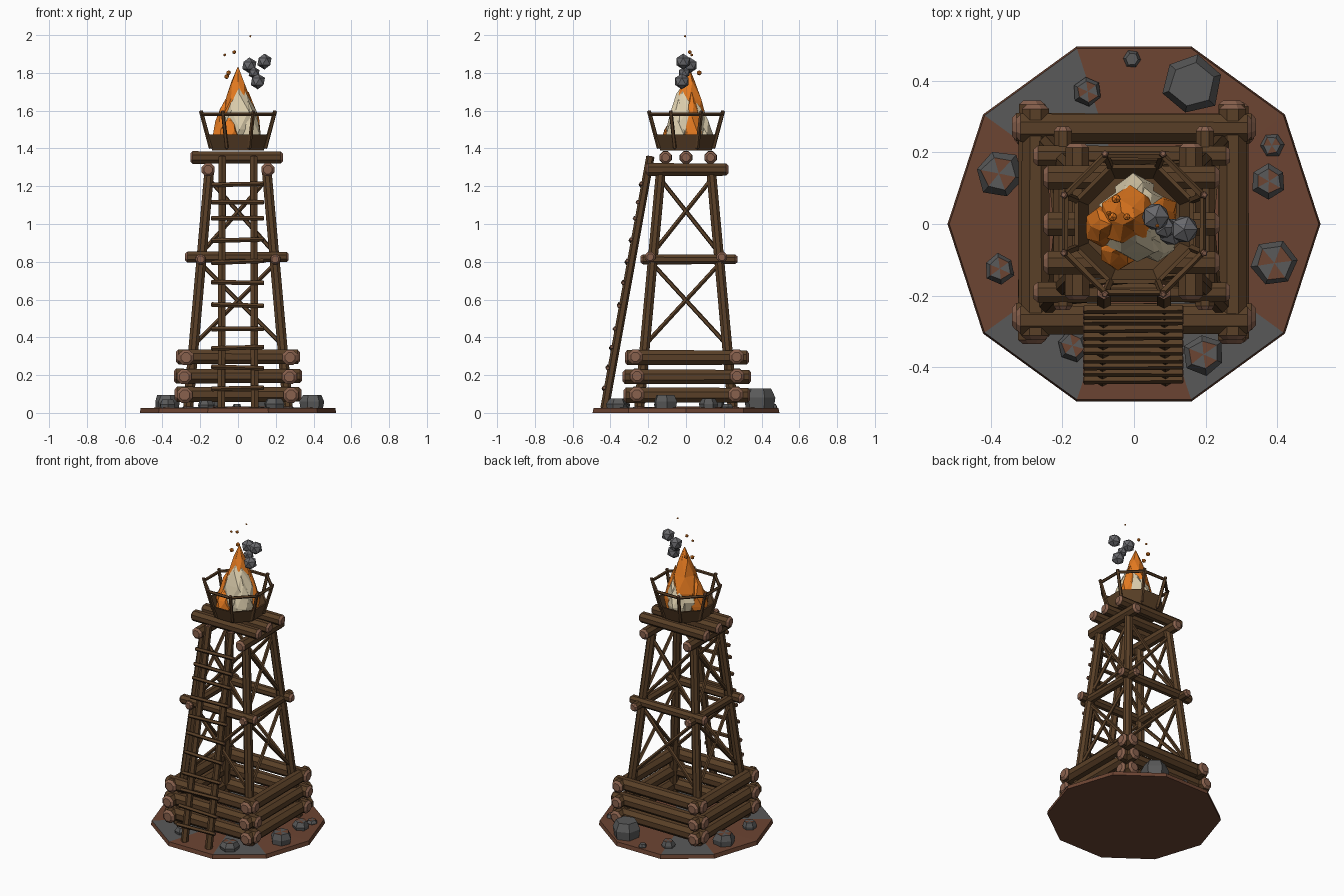
import bpy, bmesh, math, random
from mathutils import Vector

if "Cube" in bpy.data.objects:
    bpy.data.objects.remove(bpy.data.objects["Cube"])

random.seed(4)


def mat(name, r, g, b):
    m = bpy.data.materials.new(name)
    m.diffuse_color = (r, g, b, 1)
    m.use_nodes = True
    m.node_tree.nodes["Principled BSDF"].inputs["Base Color"].default_value = m.diffuse_color
    return m


WOOD = mat("wood", 0.10, 0.05, 0.02)
CUT = mat("cut_wood", 0.25, 0.12, 0.075)
DIRT = mat("dirt", 0.15, 0.058, 0.032)
STONE = mat("stone", 0.10, 0.10, 0.10)
ORANGE = mat("flame_orange", 0.80, 0.20, 0.015)
CREAM = mat("flame_cream", 0.72, 0.62, 0.42)
SMOKE = mat("smoke", 0.14, 0.14, 0.15)


def finish(name, bm, *mats):
    bmesh.ops.recalc_face_normals(bm, faces=bm.faces)
    me = bpy.data.meshes.new(name)
    bm.to_mesh(me)
    bm.free()
    ob = bpy.data.objects.new(name, me)
    for m in mats:
        me.materials.append(m)
    bpy.context.collection.objects.link(ob)
    return ob


def loft(bm, rings, caps=True):
    """Skin a list of equal-length point rings; returns the cap faces."""
    vs = [[bm.verts.new(p) for p in ring] for ring in rings]
    n = len(vs[0])
    for lo, hi in zip(vs, vs[1:]):
        for i in range(n):
            bm.faces.new((lo[i], lo[(i + 1) % n], hi[(i + 1) % n], hi[i]))
    return [bm.faces.new(vs[0]), bm.faces.new(vs[-1])] if caps else []


def circle(x, y, z, r, n, phase=0.0, jitter=0.0):
    out = []
    for i in range(n):
        a = phase + 2 * math.pi * i / n
        k = r * (1 + random.uniform(-jitter, jitter))
        out.append(Vector((x + k * math.cos(a), y + k * math.sin(a), z)))
    return out


def log(name, a, b, r, sides=8, chamfer=0.012):
    """Round timber from a to b with chamfered, pale cut ends."""
    a, b = Vector(a), Vector(b)
    d = b - a
    q = d.to_track_quat('Z', 'Y')
    L, ph = d.length, math.pi / sides
    bm = bmesh.new()
    prof = [(0, r * 0.65), (chamfer, r), (L - chamfer, r * 0.95), (L, r * 0.6)]
    loft(bm, [[a + q @ p for p in circle(0, 0, z, k, sides, ph)] for z, k in prof])
    bm.normal_update()
    for f in bm.faces:
        if abs(f.normal.dot(d.normalized())) > 0.3:
            f.material_index = 1
    return finish(name, bm, WOOD, CUT)


def stick(name, a, b, r, sides=5):
    return log(name, a, b, r, sides, 0.003)


# Ten-sided ground plate, with some stony sectors
bm = bmesh.new()
low = [bm.verts.new(p) for p in circle(0, 0, 0, 0.52, 10)]
top = [bm.verts.new(p) for p in circle(0, 0, 0.026, 0.515, 10)]
mid = bm.verts.new((0, 0, 0.035))
bm.faces.new(low)
for i in range(10):
    j = (i + 1) % 10
    bm.faces.new((low[i], low[j], top[j], top[i]))
    bm.faces.new((top[i], top[j], mid)).material_index = int(i in (3, 6, 8))
finish("ground_plate", bm, DIRT, STONE)

# Loose stones: x, y, radius, height
for i, (x, y, r, h) in enumerate([
        (0.16, 0.39, 0.085, 0.135), (-0.375, 0.14, 0.068, 0.10), (-0.13, 0.37, 0.042, 0.07),
        (-0.005, 0.46, 0.025, 0.05), (0.385, 0.22, 0.035, 0.05), (0.375, 0.12, 0.05, 0.08),
        (0.39, -0.11, 0.066, 0.10), (0.195, -0.365, 0.058, 0.08), (-0.375, -0.125, 0.043, 0.075),
        (-0.17, -0.34, 0.045, 0.07)]):
    bm = bmesh.new()
    ph = random.random()
    caps = loft(bm, [circle(x, y, 0.02, r * 0.9, 6, ph), circle(x, y, h * 0.6, r, 6, ph, 0.06),
                     circle(x, y, h * 0.95, r * 0.72, 6, ph, 0.1)])
    tip = bmesh.ops.poke(bm, faces=[caps[1]])
    for f in tip["faces"][::2]:
        f.material_index = int(i not in (0, 3))
    finish(f"stone_{i}", bm, STONE, DIRT)

# Log crib around the foot: three courses
for i, (z, e, r) in enumerate([(0.098, 0.335, 0.044), (0.195, 0.34, 0.042), (0.297, 0.328, 0.043)]):
    for s in (-1, 1):
        t = random.uniform(-0.008, 0.008)
        log(f"crib_log_x_{i}_{s}", (-e, s * 0.265 + t, z), (e, s * 0.265 + t, z), r)
        log(f"crib_log_y_{i}_{s}", (s * 0.278 - t, 0.005 - e, z - 0.004),
            (s * 0.278 - t, 0.005 + e, z - 0.004), r)


# Leaning corner posts
def post(sx, sy, z):
    k = (z - 0.35) / 0.9
    return Vector((sx * (0.235 - 0.08 * k), sy * (0.218 - 0.082 * k), z))


corners = [(-1, -1), (1, -1), (1, 1), (-1, 1)]
for i, c in enumerate(corners):
    log(f"corner_post_{i}", post(*c, 0.02), post(*c, 1.31), 0.029)

# Cross braces on all four faces, two levels
for i in range(4):
    c, d = corners[i], corners[(i + 1) % 4]
    for z0, z1 in ((0.36, 0.79), (0.85, 1.24)):
        stick(f"brace_{i}_a", post(*c, z0), post(*d, z1), 0.012)
        stick(f"brace_{i}_b", post(*d, z0), post(*c, z1), 0.012)

# Middle ring beams and top beams
for s in (-1, 1):
    log(f"middle_beam_x_{s}", (-0.28, s * 0.19, 0.825), (0.268, s * 0.19, 0.825), 0.031)
    log(f"middle_beam_y_{s}", (s * 0.198, -0.24, 0.813), (s * 0.198, 0.272, 0.813), 0.029)
    log(f"top_beam_y_{s}", (s * 0.158, -0.212, 1.288), (s * 0.158, 0.225, 1.288), 0.037)
for i, y in enumerate((-0.108, 0.0, 0.13)):
    log(f"platform_beam_{i}", (-0.252, y, 1.352), (0.238, y, 1.352), 0.036)


# Ladder leaning on the front
def ladder(x, z, out=0.0):
    return Vector((x, -0.435 + 0.247 * z / 1.36 - out, z))


for s in (-1, 1):
    log(f"ladder_rail_{s}", ladder(s * 0.088, 0.02), ladder(s * 0.083, 1.36), 0.023, 6, 0.005)
for i, z in enumerate((0.13, 0.24, 0.345, 0.445, 0.57, 0.69, 0.80, 0.915, 1.03, 1.115, 1.21)):
    t = random.uniform(-0.006, 0.006)
    stick(f"ladder_rung_{i}", ladder(-0.142, z + t, 0.022), ladder(0.138, z - t, 0.022), 0.013)

# Octagonal fire bowl with a thin wall
P8 = math.pi / 8
bm = bmesh.new()
loft(bm, [circle(0, 0, 1.39, 0.148, 8, P8), circle(0, 0, 1.475, 0.18, 8, P8),
          circle(0, 0, 1.475, 0.168, 8, P8), circle(0, 0, 1.405, 0.138, 8, P8)])
finish("fire_bowl", bm, WOOD)

# Basket staves and upper rim
foot, rim = circle(0, 0, 1.40, 0.155, 8, P8), circle(0, 0, 1.60, 0.213, 8, P8)
ring = circle(0, 0, 1.582, 0.207, 8, P8)
for i in range(8):
    stick(f"basket_stave_{i}", foot[i], rim[i], 0.011)
    stick(f"basket_rim_{i}", ring[i], ring[(i + 1) % 8], 0.010)


# Faceted flame tongues
def tongue(name, x, y, r, z0, z1, m, lean=(0, 0)):
    bm = bmesh.new()
    rings = []
    for t, k in ((0, 0.7), (0.28, 1.0), (0.55, 0.82), (0.8, 0.42), (1, 0.03)):
        rings.append(circle(x + lean[0] * t, y + lean[1] * t, z0 + t * (z1 - z0),
                            r * k, 6, t * 2, 0.13))
    loft(bm, rings)
    bmesh.ops.triangulate(bm, faces=bm.faces)
    finish(name, bm, m)


tongue("flame_core", 0.005, 0.0, 0.115, 1.40, 1.76, CREAM)
tongue("flame_peak", -0.01, 0.015, 0.085, 1.45, 1.83, ORANGE, (0.01, 0.0))
tongue("flame_left", -0.085, -0.01, 0.065, 1.40, 1.66, ORANGE, (0.02, 0.01))
tongue("flame_front", -0.05, -0.075, 0.055, 1.40, 1.58, ORANGE, (0.01, 0.01))
tongue("flame_right", 0.075, 0.03, 0.055, 1.40, 1.70, ORANGE, (-0.02, 0.0))
tongue("flame_back", 0.0, 0.085, 0.06, 1.40, 1.67, CREAM, (0.0, -0.03))
tongue("flame_side", 0.07, -0.05, 0.06, 1.40, 1.66, CREAM, (-0.02, 0.01))


# Smoke puffs and sparks
def blob(name, loc, r, m, sub):
    bm = bmesh.new()
    bmesh.ops.create_icosphere(bm, subdivisions=sub, radius=r)
    finish(name, bm, m).location = loc


for i, p in enumerate([(0.06, 0.02, 1.84), (0.14, -0.015, 1.86), (0.105, -0.022, 1.755),
                       (0.085, -0.01, 1.80)]):
    blob(f"smoke_puff_{i}", p, 0.042 if i < 3 else 0.032, SMOKE, 1)
for i, (x, y, z, r) in enumerate([(0.065, -0.005, 1.994, 0.006), (-0.02, 0.02, 1.91, 0.011),
                                  (-0.07, 0.03, 1.895, 0.008), (-0.05, 0.07, 1.80, 0.014),
                                  (-0.06, 0.02, 1.78, 0.014)]):
    blob(f"spark_{i}", (x, y, z), r, ORANGE, 1)
